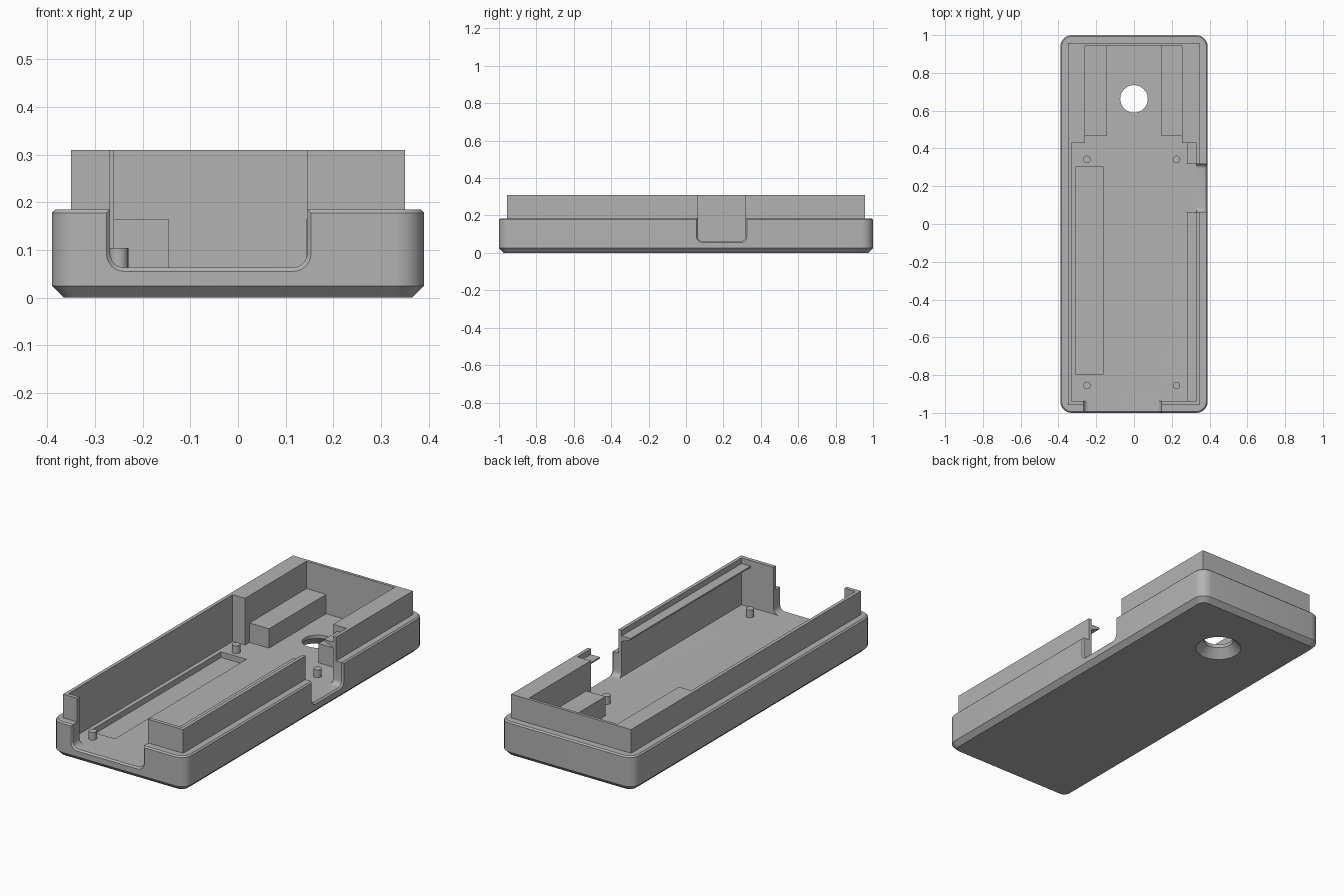
import bpy, bmesh, math

if "Cube" in bpy.data.objects:
    bpy.data.objects.remove(bpy.data.objects["Cube"])

FLOOR, TOP = 0.063, 0.31
grey = bpy.data.materials.new("grey plastic")
grey.diffuse_color = (0.45, 0.45, 0.45, 1)
grey.use_nodes = True
grey.node_tree.nodes["Principled BSDF"].inputs["Base Color"].default_value = grey.diffuse_color


def loft(name, rings):
    """Solid through matching closed rings of 3D points."""
    bm = bmesh.new()
    rows = [[bm.verts.new(p) for p in ring] for ring in rings]
    n = len(rows[0])
    for a, b in zip(rows, rows[1:]):
        for i in range(n):
            j = (i + 1) % n
            bm.faces.new((a[i], a[j], b[j], b[i]))
    bm.faces.new(rows[0][::-1])
    bm.faces.new(rows[-1])
    bmesh.ops.recalc_face_normals(bm, faces=bm.faces)
    mesh = bpy.data.meshes.new(name)
    bm.to_mesh(mesh)
    bm.free()
    mesh.materials.append(grey)
    ob = bpy.data.objects.new(name, mesh)
    bpy.context.collection.objects.link(ob)
    return ob


def prism(name, pts, z0, z1):
    return loft(name, [[(x, y, z) for x, y in pts] for z in (z0, z1)])


def box(name, x0, x1, y0, y1, z0, z1):
    return prism(name, [(x0, y0), (x1, y0), (x1, y1), (x0, y1)], z0, z1)


def cone(name, x, y, levels, n=32):
    """Round solid from (radius, z) levels."""
    angles = [2 * math.pi * i / n for i in range(n)]
    return loft(name, [[(x + r * math.cos(a), y + r * math.sin(a), z) for a in angles]
                       for r, z in levels])


def rounded_rect(hx, hy, r, z, n=8):
    pts = []
    for k, (sx, sy) in enumerate([(1, 1), (-1, 1), (-1, -1), (1, -1)]):
        for i in range(n + 1):
            a = math.pi / 2 * (k + i / n)
            pts.append((sx * (hx - r) + r * math.cos(a), sy * (hy - r) + r * math.sin(a), z))
    return pts


def u_profile(a, b, z, r, n=6):
    """Open-topped slot section with rounded lower corners."""
    pts = [(b, 0.4), (a, 0.4)]
    for c, start in ((a + r, math.pi), (b - r, 1.5 * math.pi)):
        for i in range(n + 1):
            t = start + math.pi / 2 * i / n
            pts.append((c + r * math.cos(t), z + r + r * math.sin(t)))
    return pts


def notch(name, a, b, r, depths, place):
    """Slot cutter flared at the outer wall."""
    return loft(name, [[place(u, d, z) for u, z in u_profile(a - f, b + f, FLOOR - f, r + f)]
                       for d, f in depths])


def boolean(target, tool, operation):
    mod = target.modifiers.new("cut", 'BOOLEAN')
    mod.operation, mod.solver, mod.object = operation, 'EXACT', tool
    bpy.context.view_layer.objects.active = target
    bpy.ops.object.modifier_apply(modifier=mod.name)
    bpy.data.objects.remove(tool, do_unlink=True)


# Outer tray with chamfered base, and the thinner raised lip
case = loft("case", [rounded_rect(0.39 - i, 1 - i, 0.06 - i, z)
                     for i, z in ((0.025, 0), (0, 0.025), (0, 0.178), (0.007, 0.185))])
boolean(case, box("lip", -0.35, 0.35, -0.958, 0.958, 0.1, TOP), 'UNION')

# Main cavity, narrower at the back
boolean(case, prism("cavity", [(-0.332, -0.938), (0.332, -0.938), (0.332, 0.43), (0.255, 0.43),
                               (0.255, 0.943), (-0.26, 0.943), (-0.26, 0.43), (-0.332, 0.43)],
                    FLOOR, 0.4), 'DIFFERENCE')

# Front and right-hand openings
boolean(case, notch("front_opening", -0.268, 0.145, 0.03,
                    ((-1.01, 0.008), (-1.0, 0.008), (-0.992, 0), (-0.9, 0)),
                    lambda u, d, z: (u, d, z)), 'DIFFERENCE')
boolean(case, notch("side_opening", 0.063, 0.318, 0.025,
                    ((0.4, 0.008), (0.39, 0.008), (0.382, 0), (0.3, 0)),
                    lambda u, d, z: (d, u, z)), 'DIFFERENCE')

# Shallow floor pocket and countersunk hole
boolean(case, box("pocket", -0.31, -0.162, -0.795, 0.302, 0.033, 0.2), 'DIFFERENCE')
boolean(case, cone("screw_hole", 0, 0.662, ((0.118, -0.005), (0.073, 0.045), (0.073, 0.1)), 48),
        'DIFFERENCE')

# Low blocks beside the hole
for side, x0, x1 in (("left", -0.262, -0.146), ("right", 0.144, 0.257)):
    box(side + "_block", x0, x1, 0.467, 0.945, FLOOR - 0.005, 0.165)

# Locating pins
pins = [cone("pin", x, y, ((0.02, FLOOR - 0.005), (0.02, 0.104)), 24)
        for x in (-0.25, 0.225) for y in (-0.855, 0.342)]

# Wedge rails along the right inner wall
for name, y0, y1 in (("front_rail", -0.94, 0.063), ("back_rail", 0.318, 0.432)):
    loft(name, [[(0.334, y, 0.25), (0.28, y, 0.272), (0.28, y, 0.28), (0.334, y, 0.28)]
                for y in (y0, y1)])

# Smooth the rounded parts, keep edges sharp
bpy.ops.object.select_all(action='DESELECT')
for ob in [case] + pins:
    ob.select_set(True)
bpy.context.view_layer.objects.active = case
bpy.ops.object.shade_smooth_by_angle(angle=math.radians(30))
